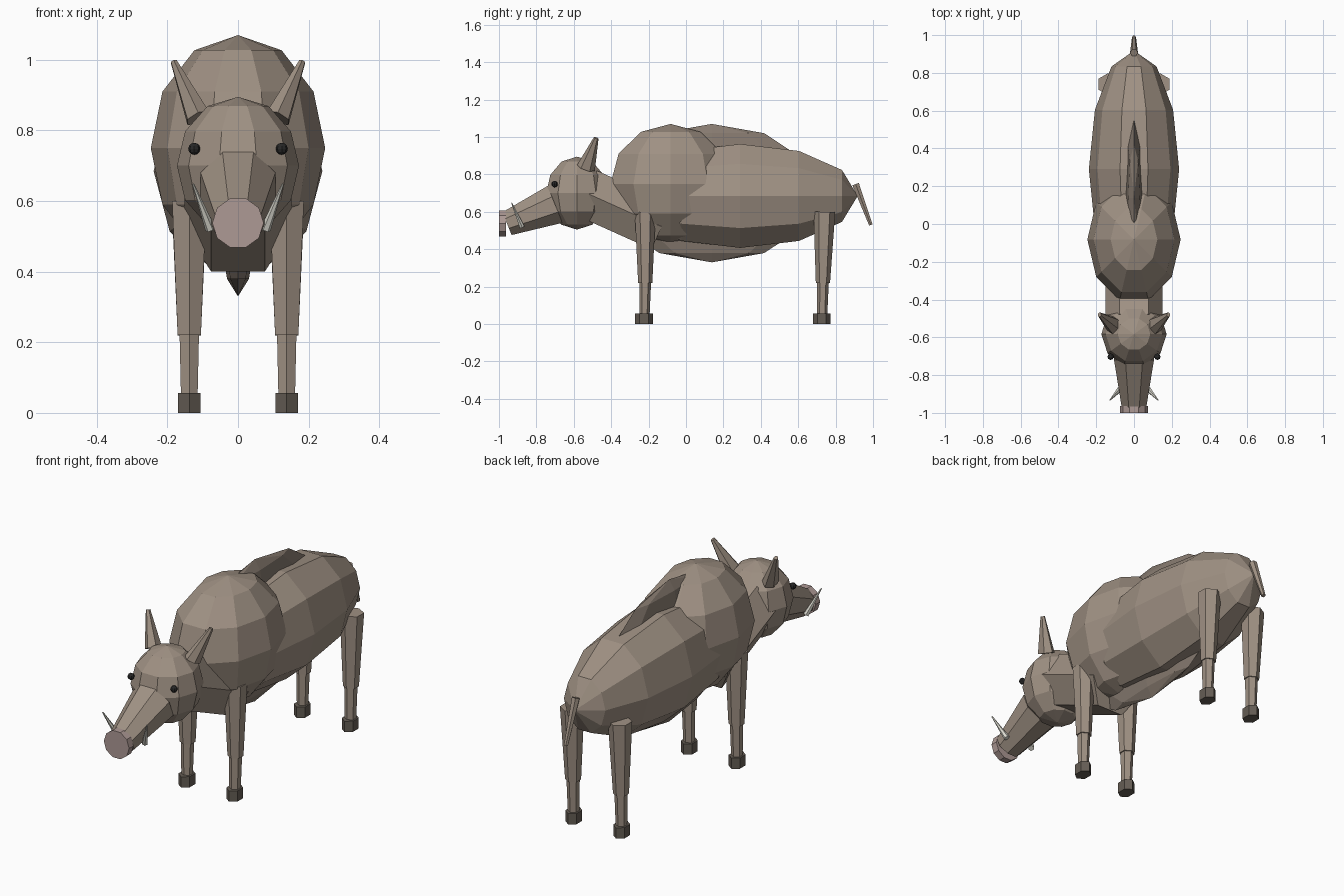
import bpy, bmesh
from math import sin, cos, pi, radians
from mathutils import Vector, Matrix

if "Cube" in bpy.data.objects:
    bpy.data.objects.remove(bpy.data.objects["Cube"])


def material(name, rgb):
    m = bpy.data.materials.new(name)
    m.diffuse_color = (*rgb, 1)
    m.use_nodes = True
    m.node_tree.nodes["Principled BSDF"].inputs["Base Color"].default_value = m.diffuse_color
    return m


HIDE = material("hide", (0.35, 0.285, 0.23))
BRISTLE = material("bristle", (0.24, 0.195, 0.16))
HOOF = material("hoof", (0.13, 0.11, 0.09))
NOSE = material("nose", (0.42, 0.32, 0.30))
IVORY = material("ivory", (0.70, 0.69, 0.62))
BLACK = material("black", (0.02, 0.02, 0.02))


def lathe(name, profile, sides, matrix, mat, phase=0):
    """Faceted turned solid from (radius, height) pairs; radius 0 makes a pole."""
    bm = bmesh.new()
    rings = []
    for r, z in profile:
        count = 1 if r == 0 else sides
        angles = [phase + 2 * pi * i / sides for i in range(count)]
        rings.append([bm.verts.new((r * cos(a), r * sin(a), z)) for a in angles])
    for low, high in zip(rings, rings[1:]):
        for i in range(sides):
            j = (i + 1) % sides
            quad = [low[i % len(low)], low[j % len(low)],
                    high[j % len(high)], high[i % len(high)]]
            bm.faces.new(list(dict.fromkeys(quad)))
    for ring in (rings[0], rings[-1]):
        if len(ring) > 1:
            bm.faces.new(ring)
    bm.transform(matrix)
    bmesh.ops.recalc_face_normals(bm, faces=bm.faces)
    mesh = bpy.data.meshes.new(name)
    bm.to_mesh(mesh)
    bm.free()
    ob = bpy.data.objects.new(name, mesh)
    mesh.materials.append(mat)
    bpy.context.collection.objects.link(ob)
    return ob


def ball(name, center, radii, mat=HIDE, sides=10, rings=6, tip=0):
    prof = [(0 if k in (0, rings) else sin(pi * k / rings), -cos(pi * k / rings))
            for k in range(rings + 1)]
    m = (Matrix.Translation(center) @ Matrix.Diagonal((*radii, 1))
         @ Matrix.Rotation(tip, 4, 'X'))
    return lathe(name, prof, sides, m, mat)


def limb(name, a, b, ra, rb, sides=6, mat=HIDE, phase=0, squash=(1, 1)):
    """Tapered prism from point a to point b."""
    a, b = Vector(a), Vector(b)
    z = (b - a).normalized()
    y = z.cross(Vector((1, 0, 0))).normalized()
    x = y.cross(z)
    m = Matrix((x, y, z)).transposed().to_4x4()
    m = Matrix.Translation(a) @ m @ Matrix.Diagonal((*squash, 1, 1))
    return lathe(name, [(ra, 0), (rb, (b - a).length)], sides, m, mat, radians(phase))


# Body masses
ball("shoulders", (0, -0.082, 0.75), (0.247, 0.338, 0.32))
ball("hindquarters", (0, 0.29, 0.685), (0.239, 0.628, 0.292), tip=pi / 2)
ball("mane_ridge", (0, 0.138, 0.70), (0.062, 0.56, 0.37), BRISTLE, sides=8)
limb("neck", (0, -0.53, 0.70), (0, -0.13, 0.52), 0.152, 0.152)

# Head
ball("head", (0, -0.583, 0.70), (0.173, 0.173, 0.195))
limb("snout", (0, -0.70, 0.640), (0, -0.957, 0.537), 0.115, 0.071, sides=8, phase=22.5)
limb("nose_disc", (0, -0.963, 0.538), (0, -1.0, 0.538), 0.073, 0.073, sides=10, mat=NOSE)

# Tail
limb("tail", (0, 0.907, 0.748), (0, 0.988, 0.53), 0.021, 0.011)

# Paired parts
for s, side in ((-1, "right"), (1, "left")):
    limb(f"ear_{side}", (s * 0.113, -0.535, 0.835), (s * 0.182, -0.48, 0.995),
         0.05, 0.013, squash=(0.75, 1), phase=30)
    ball(f"eye_{side}", (s * 0.124, -0.703, 0.748), (0.017,) * 3, BLACK, sides=8)
    limb(f"tusk_{side}", (s * 0.078, -0.877, 0.52), (s * 0.127, -0.932, 0.648),
         0.015, 0.003, mat=IVORY)
    for end, y, top in (("front", -0.218, 0.056), ("rear", 0.732, 0.058)):
        x, lean = s * 0.138, 0.008 if end == "rear" else 0
        limb(f"{end}_upper_leg_{side}", (x, y, 0.22), (x, y + lean, 0.60),
             0.038, top, phase=30)
        limb(f"{end}_lower_leg_{side}", (x, y - 0.004, 0.04), (x, y, 0.235),
             0.027, 0.032, phase=30)
        limb(f"{end}_hoof_{side}", (x, y - 0.006, 0), (x, y - 0.006, 0.056),
             0.037, 0.037, mat=HOOF, phase=30, squash=(1, 1.28))
